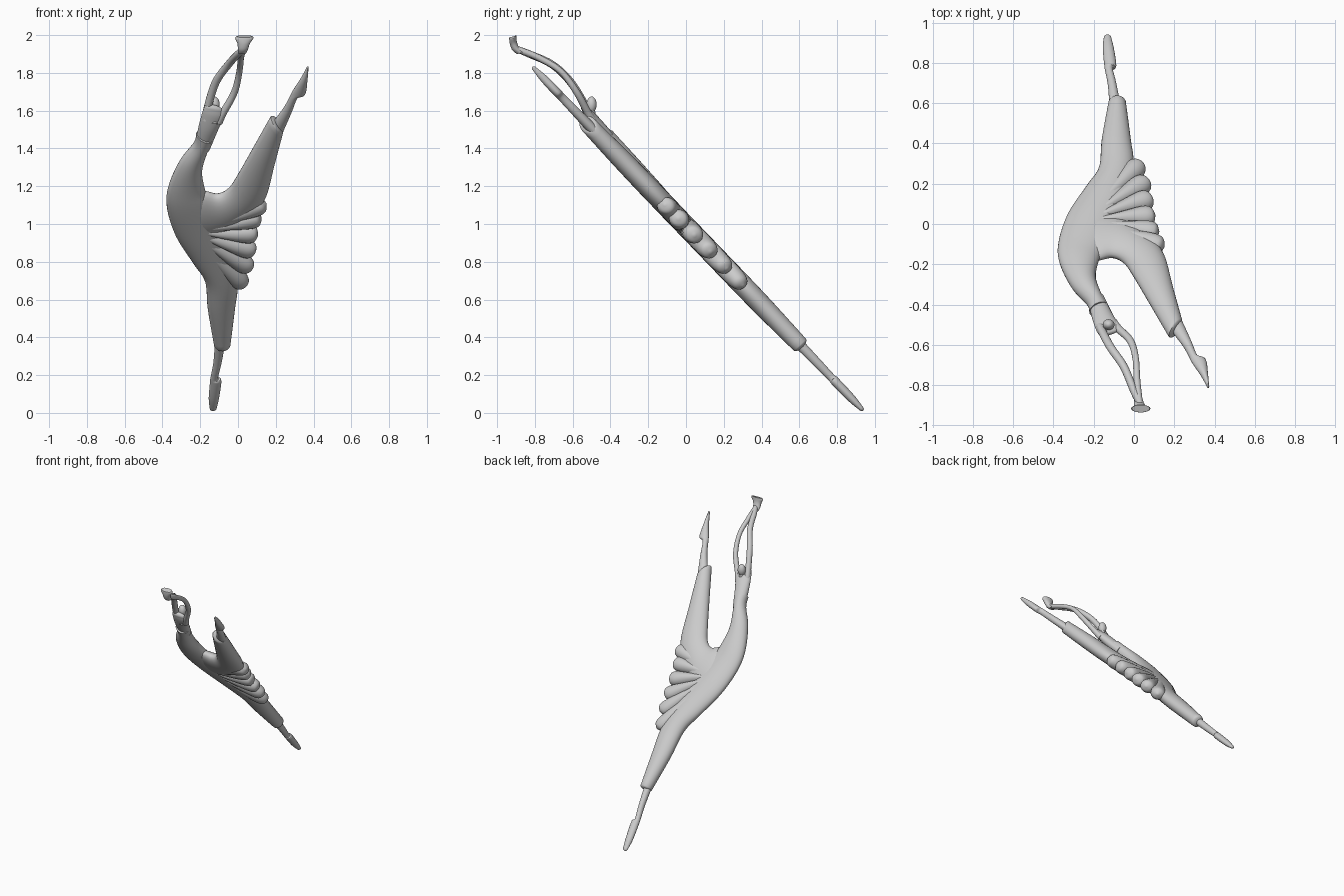
import bpy, math
from mathutils import Vector

if "Cube" in bpy.data.objects:
    bpy.data.objects.remove(bpy.data.objects["Cube"])

# The figure lies in a plane leaning about 45 degrees; x,z are front-view positions
NORMAL = Vector((0, 0.72, 0.693))


def place(x, z, w=0.0):
    return Vector((x, 0.95 - 0.962 * z, z)) + NORMAL * w


def catmull(pts, steps):
    """Smoothly resample a list of equal-length tuples."""
    out = []
    n = len(pts)
    for i in range(n - 1):
        p0, p1, p2, p3 = (pts[max(i - 1, 0)], pts[i], pts[i + 1], pts[min(i + 2, n - 1)])
        for k in range(steps):
            t = k / steps
            out.append(tuple(
                0.5 * (2 * b + (c - a) * t + (2 * a - 5 * b + 4 * c - d) * t * t
                       + (3 * b - a - 3 * c + d) * t ** 3)
                for a, b, c, d in zip(p0, p1, p2, p3)))
    out.append(pts[-1])
    return out


def skin(name, rings, angle=40):
    """Join rings of points into a closed smooth solid."""
    m = len(rings[0])
    verts = [p for r in rings for p in r]
    faces = [(i * m + j, i * m + (j + 1) % m, (i + 1) * m + (j + 1) % m, (i + 1) * m + j)
             for i in range(len(rings) - 1) for j in range(m)]
    faces.append(tuple(reversed(range(m))))
    faces.append(tuple(range((len(rings) - 1) * m, len(rings) * m)))
    me = bpy.data.meshes.new(name)
    me.from_pydata([tuple(v) for v in verts], [], faces)
    ob = bpy.data.objects.new(name, me)
    bpy.context.collection.objects.link(ob)
    bpy.ops.object.select_all(action='DESELECT')
    ob.select_set(True)
    bpy.context.view_layer.objects.active = ob
    bpy.ops.object.mode_set(mode='EDIT')
    bpy.ops.mesh.select_all(action='SELECT')
    bpy.ops.mesh.normals_make_consistent(inside=False)
    bpy.ops.object.mode_set(mode='OBJECT')
    bpy.ops.object.shade_smooth_by_angle(angle=math.radians(angle))
    return ob


def ellipse(c, a, b, m):
    return [c + a * math.cos(2 * math.pi * j / m) + b * math.sin(2 * math.pi * j / m)
            for j in range(m)]


def loft(name, sections, steps=6, m=28, round_start=False, round_end=False):
    """Sections: left x,z, right x,z, half thickness, offset from the plane."""
    rings = []
    for lx, lz, rx, rz, t, w in catmull(sections, steps):
        l, r = place(lx, lz, w), place(rx, rz, w)
        rings.append(ellipse((l + r) / 2, (l - r) / 2, NORMAL * t, m))

    def cap(ring, inner):
        c = sum(ring, Vector()) / m
        out = (c - sum(inner, Vector()) / m).normalized() * 0.018
        return [[c + (p - c) * math.cos(a) + out * math.sin(a) for p in ring]
                for a in (0.4, 0.8, 1.15, 1.4)]
    if round_end:
        rings += cap(rings[-1], rings[-2])
    if round_start:
        rings = cap(rings[0], rings[1])[::-1] + rings
    return skin(name, rings)


def tube(name, pts, m=14):
    """Pts: x, y, z, radius."""
    s = catmull(pts, 6)
    rings = []
    for i, p in enumerate(s):
        d = (Vector(s[min(i + 1, len(s) - 1)][:3]) - Vector(s[max(i - 1, 0)][:3])).normalized()
        a = d.cross(Vector((1, 0, 0))).normalized()
        b = d.cross(a)
        rings.append(ellipse(Vector(p[:3]), a * p[3], b * p[3], m))
    return skin(name, rings, 60)


# Standing leg flowing through the arched hip into the bodice
loft("standing_leg_and_torso", [
    (-.127, .36, -.04, .36, .045, 0), (-.16, .55, -.016, .55, .053, 0),
    (-.175, .70, -.003, .68, .055, 0), (-.24, .80, -.04, .84, .055, 0),
    (-.33, .94, -.10, 1.0, .055, 0), (-.375, 1.08, -.15, 1.12, .055, 0),
    (-.37, 1.19, -.175, 1.18, .055, .005), (-.31, 1.32, -.19, 1.27, .053, .012),
    (-.235, 1.41, -.165, 1.36, .048, .02), (-.222, 1.46, -.13, 1.43, .046, .024)],
    round_start=True)

# Raised leg merging into the hip
loft("raised_leg", [
    (-.30, 1.10, -.28, .98, .03, 0), (-.20, 1.17, -.20, .92, .05, 0),
    (-.11, 1.155, -.05, .97, .055, 0), (-.05, 1.185, .08, 1.06, .055, 0),
    (.0, 1.26, .15, 1.15, .055, 0), (.08, 1.40, .195, 1.32, .052, 0),
    (.17, 1.56, .24, 1.49, .045, 0)], round_end=True)

# Upper chest and shoulders
loft("shoulders", [
    (-.228, 1.40, -.15, 1.38, .036, .022), (-.21, 1.49, -.105, 1.48, .036, .03),
    (-.19, 1.56, -.075, 1.54, .028, .04), (-.177, 1.59, -.08, 1.57, .018, .046)],
    round_end=True)

# Lower legs with heeled, pointed shoes
loft("raised_foot", [
    (.18, 1.53, .235, 1.48, .028, 0), (.243, 1.615, .285, 1.595, .024, 0),
    (.275, 1.675, .317, 1.672, .022, 0), (.287, 1.70, .357, 1.69, .023, 0),
    (.33, 1.765, .368, 1.765, .021, 0), (.36, 1.82, .373, 1.82, .012, 0)],
    m=18, round_end=True)
loft("standing_foot", [
    (-.122, .38, -.065, .38, .028, 0), (-.130, .27, -.088, .26, .024, 0),
    (-.145, .19, -.105, .185, .021, 0), (-.148, .165, -.088, .17, .024, 0),
    (-.155, .08, -.10, .08, .022, 0), (-.150, .025, -.113, .025, .013, 0)],
    m=18, round_end=True)

# Fan of pleats at the hip
TIPS = [(.035, .67), (.07, .76), (.09, .85), (.105, .94), (.125, 1.03), (.15, 1.105)]
APEX = place(-.26, 1.0)
for i, (x, z) in enumerate(TIPS):
    tip = place(x, z)
    d = tip - APEX
    side = NORMAL.cross(d).normalized()
    tilt = math.radians(14)
    a = side * math.cos(tilt) + NORMAL * math.sin(tilt)
    b = NORMAL * math.cos(tilt) - side * math.sin(tilt)
    prof = [(0, .012, .03), (.3, .026, .05), (.6, .042, .054), (.82, .054, .052),
            (.92, .051, .046), (.97, .036, .034), (1.0, .006, .006)]
    skin("skirt_pleat_%d" % (i + 1),
         [ellipse(APEX + d * f, a * s, b * t, 20) for f, s, t in catmull(prof, 4)])

# Arms bowed overhead, meeting at the wrists
tube("left_arm", [
    (-.170, -.50, 1.55, .022), (-.162, -.525, 1.61, .021), (-.118, -.61, 1.75, .021),
    (-.05, -.71, 1.845, .020), (.0, -.83, 1.90, .019), (.03, -.893, 1.925, .017)])
tube("right_arm", [
    (-.105, -.49, 1.54, .024), (-.078, -.52, 1.59, .020), (-.018, -.58, 1.70, .018),
    (.008, -.665, 1.81, .016), (.015, -.78, 1.88, .017), (.028, -.893, 1.925, .017)])

# Joined hands flaring upward
hand = [(.022, -.875, 1.905, .022), (.026, -.90, 1.925, .027), (.03, -.913, 1.955, .033),
        (.033, -.917, 1.982, .048), (.034, -.917, 1.993, .044)]
skin("hands", [ellipse(Vector(p[:3]), Vector((p[3], 0, 0)), Vector((0, .019, .006)), 18)
               for p in catmull(hand, 4)])

# Neck and head
tube("neck", [(-.125, -.50, 1.53, .022), (-.125, -.498, 1.57, .019), (-.125, -.50, 1.62, .018)])
bpy.ops.mesh.primitive_uv_sphere_add(segments=24, ring_count=14, location=(-.126, -.50, 1.632))
head = bpy.context.object
head.name = "head"
head.scale = (.029, .027, .043)
bpy.ops.object.shade_smooth()
